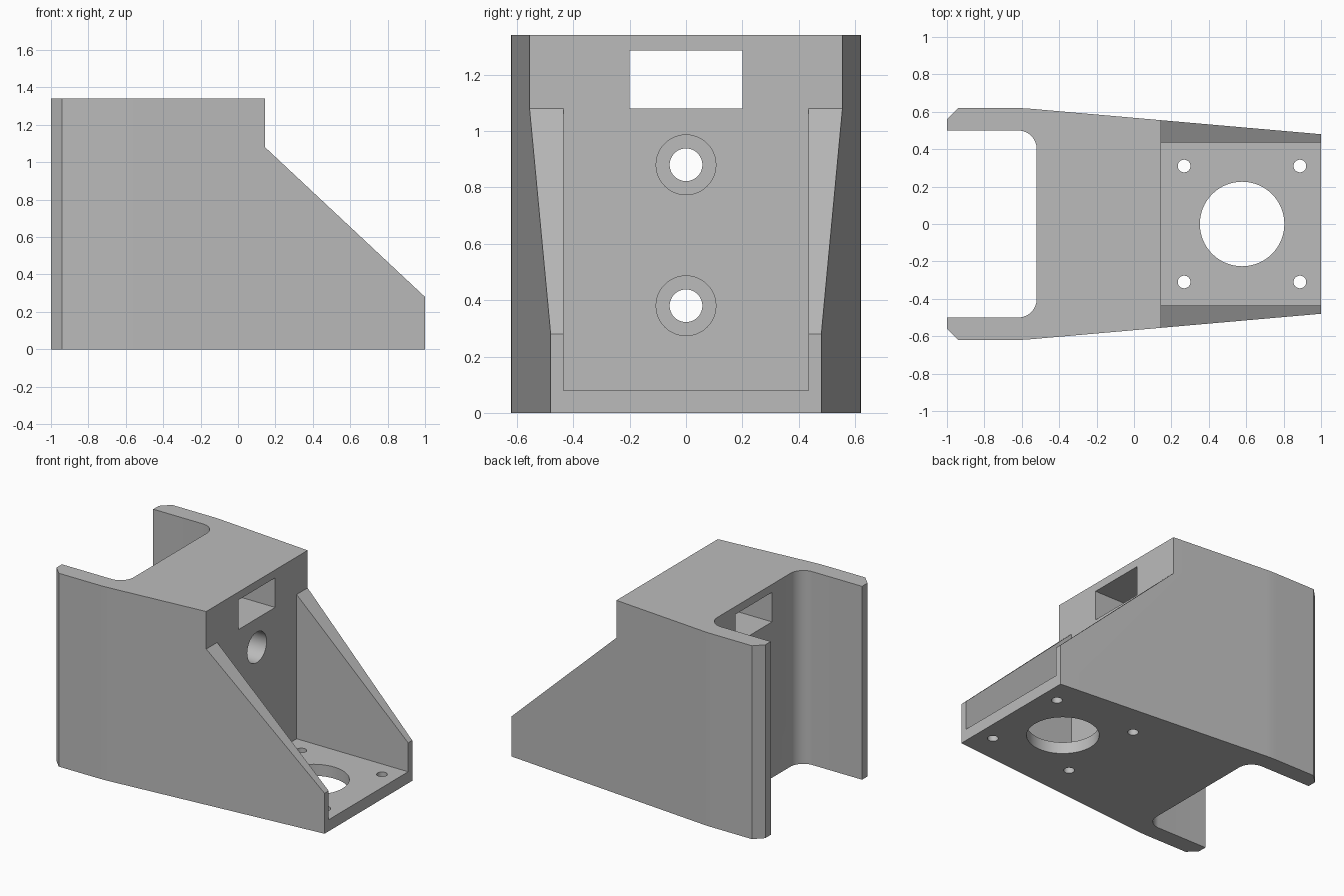
import bpy, bmesh, math

cube = bpy.data.objects.get("Cube")
if cube:
    bpy.data.objects.remove(cube, do_unlink=True)

grey = bpy.data.materials.new("matte_grey")
grey.use_nodes = True
colour = (0.5, 0.5, 0.5, 1)
grey.diffuse_color = colour
grey.node_tree.nodes["Principled BSDF"].inputs["Base Color"].default_value = colour

AXES = {
    "x": lambda a, b, d: (d, a, b),
    "y": lambda a, b, d: (a, d, b),
    "z": lambda a, b, d: (a, b, d),
}


def prism(name, profile, low, high, axis="z"):
    """Extrude a closed 2D profile along an axis."""
    bm = bmesh.new()
    place = AXES[axis]
    face = bm.faces.new([bm.verts.new(place(a, b, low)) for a, b in profile])
    ext = bmesh.ops.extrude_face_region(bm, geom=[face])
    verts = [g for g in ext["geom"] if isinstance(g, bmesh.types.BMVert)]
    bmesh.ops.translate(bm, verts=verts, vec=place(0, 0, high - low))
    bmesh.ops.recalc_face_normals(bm, faces=bm.faces)
    mesh = bpy.data.meshes.new(name)
    bm.to_mesh(mesh)
    bm.free()
    mesh.materials.append(grey)
    obj = bpy.data.objects.new(name, mesh)
    bpy.context.collection.objects.link(obj)
    return obj


def arc(cx, cy, r, start, end, steps):
    angles = [math.radians(start + (end - start) * i / steps) for i in range(steps + 1)]
    return [(cx + r * math.cos(t), cy + r * math.sin(t)) for t in angles]


def circle(cx, cy, r, steps=48):
    return arc(cx, cy, r, 0, 360, steps)[:-1]


def rect(a0, a1, b0, b1):
    return [(a0, b0), (a1, b0), (a1, b1), (a0, b1)]


def mirrored(half):
    return half + [(x, -y) for x, y in reversed(half)]


# Tapered body: slot with rounded corners, clamp arms, chamfered ends
HEIGHT, WALL = 1.34, 0.145
slot_corner = arc(-0.62, 0.4, 0.1, 0, 90, 12)
half = slot_corner + [(-1, 0.5), (-1, 0.56), (-0.94, 0.62)]
half += arc(-0.64, -0.38, 1.0, 90, 85.2, 4) + [(1, 0.48)]
bracket = prism("motor_bracket", mirrored(half), 0, HEIGHT)

cutters = [
    # Sloping gusset tops
    prism("slope_cutter", [(WALL, 1.08), (1, 0.28), (1.1, 0.186), (1.1, 1.5), (WALL, 1.5)],
          -1, 1, "y"),
    # Pocket between the gussets
    prism("pocket_cutter", rect(WALL, 1.2, -0.435, 0.435), 0.08, 1.5),
    # Strap window through the upright block
    prism("window_cutter", rect(-0.2, 0.2, 1.08, 1.285), -0.8, 0.4, "x"),
    # Motor opening in the floor
    prism("motor_hole_cutter", circle(0.578, 0, 0.226, 64), -0.1, 0.2),
]
# Counterbored bolt holes through the upright block
for z in (0.38, 0.88):
    cutters.append(prism("bolt_hole_cutter", circle(0, z, 0.058), -0.8, 0.4, "x"))
    cutters.append(prism("counterbore_cutter", circle(0, z, 0.106), -0.32, 0.4, "x"))
# Motor screw holes in the floor
for x in (0.268, 0.887):
    for y in (-0.31, 0.31):
        cutters.append(prism("screw_hole_cutter", circle(x, y, 0.034, 24), -0.1, 0.2))

bpy.ops.object.select_all(action="DESELECT")
bpy.context.view_layer.objects.active = bracket
bracket.select_set(True)
for cutter in cutters:
    cutter.hide_render = True
    mod = bracket.modifiers.new("cut", "BOOLEAN")
    mod.operation = "DIFFERENCE"
    mod.solver = "EXACT"
    mod.object = cutter
    bpy.ops.object.modifier_apply(modifier=mod.name)
for cutter in cutters:
    bpy.data.objects.remove(cutter, do_unlink=True)

bpy.ops.object.shade_smooth_by_angle(angle=math.radians(30))
